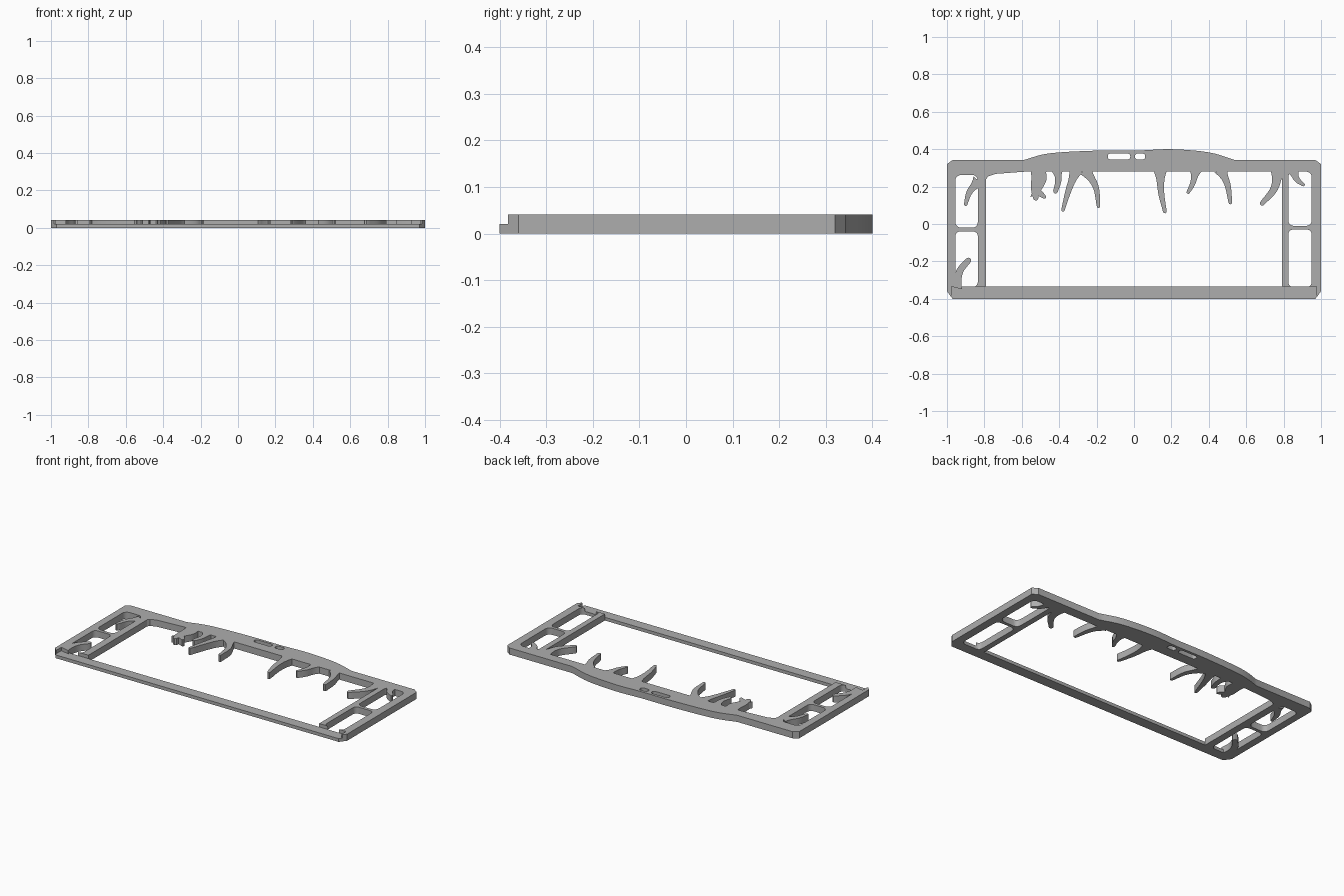
import bpy, bmesh, math
from mathutils import Vector

if "Cube" in bpy.data.objects:
    bpy.data.objects.remove(bpy.data.objects["Cube"])

HEIGHT = 0.041
grey = bpy.data.materials.new("plain grey")
grey.use_nodes = True
grey.diffuse_color = (0.42, 0.42, 0.42, 1)
grey.node_tree.nodes["Principled BSDF"].inputs["Base Color"].default_value = grey.diffuse_color


def slab(name, loops, bottom=0, top=HEIGHT):
    """Extrude a flat outline, with optional holes, into a solid."""
    bm = bmesh.new()
    edges = []
    for loop in loops:
        vs = [bm.verts.new((p[0], p[1], bottom)) for p in loop]
        edges += [bm.edges.new((a, b)) for a, b in zip(vs, vs[1:] + vs[:1])]
    bmesh.ops.triangle_fill(bm, edges=edges, use_beauty=True, use_dissolve=False)
    up = bmesh.ops.extrude_face_region(bm, geom=bm.faces[:])["geom"]
    bmesh.ops.translate(bm, vec=(0, 0, top - bottom),
                        verts=[g for g in up if isinstance(g, bmesh.types.BMVert)])
    bmesh.ops.recalc_face_normals(bm, faces=bm.faces[:])
    mesh = bpy.data.meshes.new(name)
    bm.to_mesh(mesh)
    bm.free()
    mesh.materials.append(grey)
    ob = bpy.data.objects.new(name, mesh)
    bpy.context.collection.objects.link(ob)
    return ob


def rounded(x0, x1, y0, y1, r, steps=5):
    """Rounded rectangle outline."""
    pts = []
    corners = [(x1 - r, y1 - r), (x0 + r, y1 - r), (x0 + r, y0 + r), (x1 - r, y0 + r)]
    for k, (cx, cy) in enumerate(corners):
        for i in range(steps + 1):
            a = (k + i / steps) * math.pi / 2
            pts.append((cx + r * math.cos(a), cy + r * math.sin(a)))
    return pts


def smooth_path(pts, steps=5):
    """Catmull-Rom curve through the points."""
    p = [Vector(q) for q in pts]
    p = [2 * p[0] - p[1]] + p + [2 * p[-1] - p[-2]]
    out = []
    for a, b, c, d in zip(p, p[1:], p[2:], p[3:]):
        for i in range(steps):
            t = i / steps
            out.append(0.5 * (2 * b + (c - a) * t + (2 * a - 5 * b + 4 * c - d) * t * t
                              + (3 * b - a - 3 * c + d) * t ** 3))
    return out + [p[-2]]


def drip(name, pts, width, tip, flare=0.03):
    """Tapered, curved finger with a flared root and a rounded tip."""
    path = smooth_path(pts)
    n = len(path) - 1
    left, right = [], []
    for i, p in enumerate(path):
        d = (path[min(i + 1, n)] - path[max(i - 1, 0)]).normalized()
        side = Vector((-d.y, d.x))
        t = i / n
        w = (width + (tip - width) * t + flare * max(0, 1 - 3 * t) ** 2) / 2
        left.append(p + side * w)
        right.append(p - side * w)
    cap = [path[-1] + side * w * math.cos(a) + d * w * math.sin(a)
           for a in (math.pi / 4, math.pi / 2, math.pi * 0.75)]
    return slab(name, [left + cap + right[::-1]])


def combine(target, other, operation):
    mod = target.modifiers.new(operation, "BOOLEAN")
    mod.operation, mod.solver, mod.object = operation, "EXACT", other
    bpy.context.view_layer.objects.active = target
    bpy.ops.object.modifier_apply(modifier=mod.name)
    bpy.data.objects.remove(other)


# Outer edge with clipped corners and a low arch along the back
arch = smooth_path([(0.54, 0.342), (0.4, 0.383), (0.2, 0.4), (0.02, 0.393),
                    (-0.18, 0.393), (-0.45, 0.378), (-0.59, 0.342)])
outer = [(-0.97, -0.4), (0.97, -0.4), (1, -0.36), (1, 0.32), (0.97, 0.342)]
outer += arch + [(-0.97, 0.342), (-1, 0.32), (-1, -0.36)]

# Large opening, four side openings and two slots in the arch
window = [(-0.79, -0.335), (0.79, -0.335), (0.79, 0.265), (0.775, 0.28),
          (-0.58, 0.28), (-0.74, 0.268), (-0.78, 0.255), (-0.79, 0.24)]
holes = [window,
         rounded(-0.955, -0.835, -0.02, 0.262, 0.03),
         rounded(-0.955, -0.835, -0.335, -0.04, 0.025),
         rounded(0.825, 0.95, -0.01, 0.28, 0.03),
         rounded(0.825, 0.95, -0.335, -0.03, 0.025),
         rounded(-0.14, -0.02, 0.345, 0.377, 0.014),
         rounded(0.005, 0.06, 0.345, 0.377, 0.014)]
frame = slab("frame", [outer] + holes)

# Lowered front rail between the corner tabs, and a step at the front edge
for half, y in ((0.975, -0.335), (1.1, -0.382)):
    combine(frame, slab("rail_cutter", [[(-half, -0.5), (half, -0.5), (half, y), (-half, y)]],
                        0.02, 0.1), "DIFFERENCE")

# Hanging fingers: path, root width, tip width
fingers = [
    ([(-0.515, 0.29), (-0.53, 0.2), (-0.525, 0.14)], 0.055, 0.03),
    ([(-0.54, 0.18), (-0.505, 0.165), (-0.48, 0.145)], 0.05, 0.02),
    ([(-0.5, 0.28), (-0.49, 0.24), (-0.52, 0.18)], 0.05, 0.04),
    ([(-0.41, 0.29), (-0.405, 0.23), (-0.42, 0.175)], 0.04, 0.025),
    ([(-0.31, 0.29), (-0.35, 0.18), (-0.38, 0.075)], 0.045, 0.018),
    ([(-0.26, 0.29), (-0.205, 0.2), (-0.19, 0.095)], 0.045, 0.018),
    ([(0.14, 0.29), (0.145, 0.17), (0.165, 0.067)], 0.045, 0.02),
    ([(0.33, 0.29), (0.315, 0.22), (0.29, 0.17)], 0.04, 0.018),
    ([(0.465, 0.29), (0.5, 0.21), (0.515, 0.115)], 0.045, 0.02),
    ([(0.77, 0.29), (0.75, 0.19), (0.685, 0.11)], 0.055, 0.025),
    ([(-0.83, 0.23), (-0.88, 0.17), (-0.9, 0.105)], 0.045, 0.018),
    ([(0.85, 0.29), (0.87, 0.24), (0.905, 0.21)], 0.045, 0.018),
    ([(-0.955, -0.34), (-0.93, -0.25), (-0.885, -0.195)], 0.045, 0.03),
    ([(-0.91, -0.235), (-0.925, -0.228)], 0.025, 0.012),
]
for path, width, tip in fingers:
    combine(frame, drip("finger", path, width, tip), "UNION")

# Smooth curved walls, crisp rims
bpy.ops.object.select_all(action="DESELECT")
frame.select_set(True)
bpy.context.view_layer.objects.active = frame
bpy.ops.object.shade_smooth_by_angle(angle=math.radians(30))
